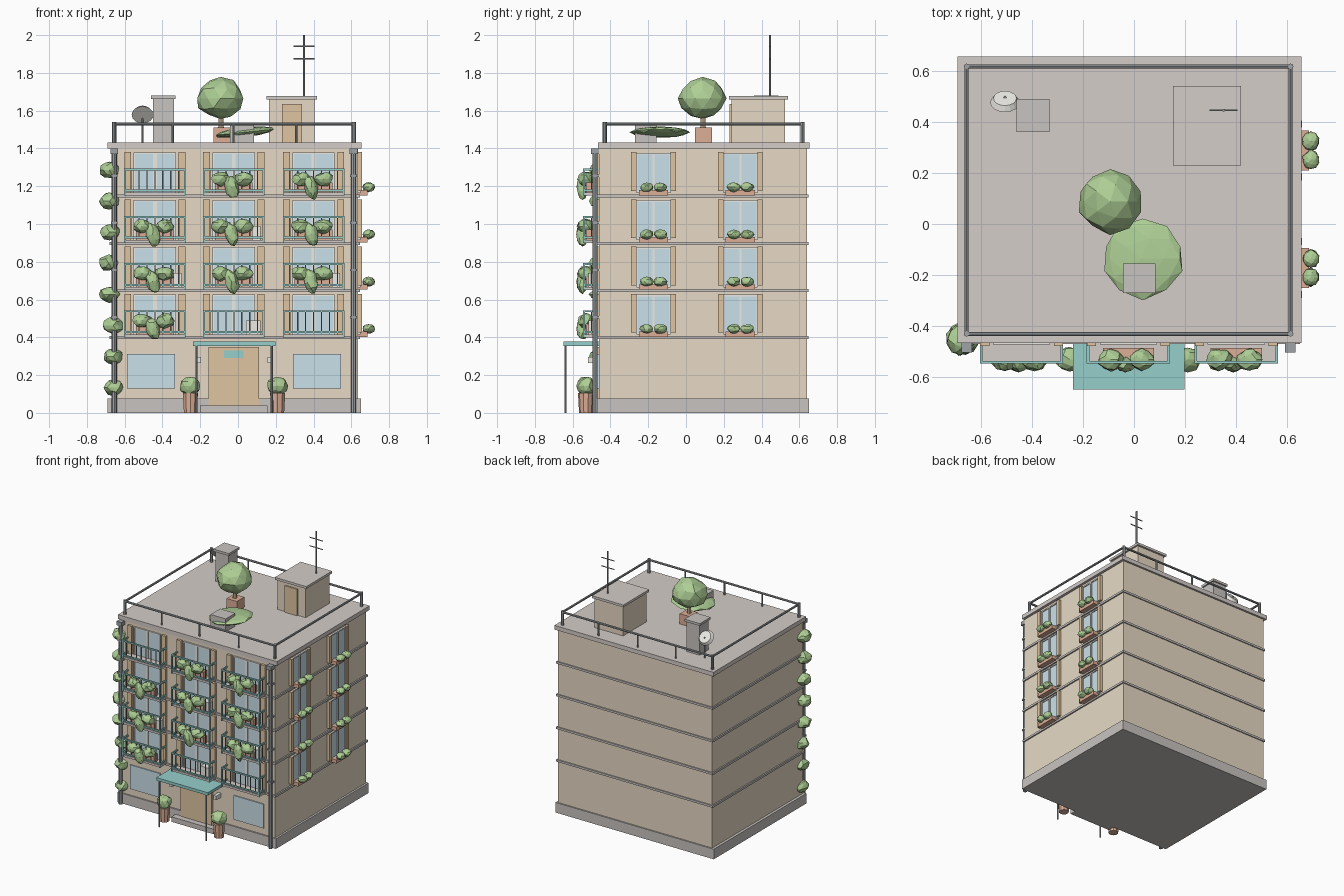
import bpy, bmesh, math, random
from mathutils import Matrix, Vector, Euler

if "Cube" in bpy.data.objects:
    bpy.data.objects.remove(bpy.data.objects["Cube"])

random.seed(4)
COL = dict(wall=(.80, .70, .56), stone=(.58, .55, .53), roof=(.66, .61, .58), metal=(.35, .37, .38),
           teal=(.30, .62, .60), glass=(.60, .75, .82), wood=(.74, .56, .36), leaf=(.42, .62, .30),
           clay=(.72, .43, .31), white=(.85, .83, .78), pink=(.85, .45, .55))
MATS = {}


def mat(c):
    if c not in MATS:
        MATS[c] = bpy.data.materials.new(c)
        MATS[c].diffuse_color = (*COL[c], 1)
    return MATS[c]


class Part:
    """One named object gathered from several primitives."""

    def __init__(self, name, color):
        self.name, self.color, self.bm = name, color, bmesh.new()

    def box(self, x0, x1, y0, y1, z0, z1):
        m = Matrix.Translation(((x0 + x1) / 2, (y0 + y1) / 2, (z0 + z1) / 2))
        m = m @ Matrix.Diagonal((x1 - x0, y1 - y0, z1 - z0, 1))
        bmesh.ops.create_cube(self.bm, size=1, matrix=m)

    def rod(self, a, b, r, r2=None, n=8):
        a, b = Vector(a), Vector(b)
        q = (b - a).to_track_quat('Z', 'Y').to_matrix().to_4x4()
        bmesh.ops.create_cone(self.bm, cap_ends=True, segments=n, radius1=r,
                              radius2=r if r2 is None else r2, depth=(b - a).length,
                              matrix=Matrix.Translation((a + b) / 2) @ q)

    def blob(self, c, s, sub=2, jit=.1, rot=(0, 0, 0)):
        m = Matrix.Translation(c) @ Euler(rot).to_matrix().to_4x4() @ Matrix.Diagonal((*s, 1))
        g = bmesh.ops.create_icosphere(self.bm, subdivisions=sub, radius=1)
        for v in g['verts']:
            v.co = m @ (v.co * random.uniform(1 - jit, 1 + jit))

    def done(self):
        me = bpy.data.meshes.new(self.name)
        self.bm.to_mesh(me)
        self.bm.free()
        me.materials.append(mat(self.color))
        bpy.context.collection.objects.link(bpy.data.objects.new(self.name, me))


FLOORS = (.40, .65, .90, 1.15)
COLS = (-.44, -.022, .40)
X0, X1, Y0, Y1 = -.67, .635, -.46, .64

# Main body, plinth, floor bands, roof slab
p = Part("walls", "wall"); p.box(X0, X1, Y0, Y1, .02, 1.41); p.done()
p = Part("plinth", "stone"); p.box(-.69, .65, -.47, .65, 0, .077); p.done()
p = Part("floor_bands", "stone")
for z in FLOORS:
    p.box(X0 - .01, X1 + .01, Y0 - .01, Y1 + .008, z - .01, z + .006)
p.done()
p = Part("roof_slab", "roof"); p.box(-.69, .655, -.465, .655, 1.40, 1.432); p.done()

# Roof railing
p = Part("roof_railing", "metal")
rx, ry = (-.655, .613), (-.43, .617)
for x in rx:
    p.rod((x, ry[0], 1.53), (x, ry[1], 1.53), .008)
    for y in ry:
        p.rod((x, y, 1.43), (x, y, 1.54), .011)
for y in ry:
    p.rod((rx[0], y, 1.53), (rx[1], y, 1.53), .008)
    for x in (-.345, -.024, .308):
        p.rod((x, y, 1.43), (x, y, 1.53), .006)
p.done()

# Drainpipes with hoppers
p = Part("drainpipes", "metal")
for x in (-.655, .612):
    p.rod((x, -.482, 0), (x, -.482, 1.39), .014)
    p.box(x - .021, x + .021, -.503, -.46, 1.37, 1.40)
    for z in FLOORS:
        p.box(x - .018, x + .018, -.498, -.46, z + .1, z + .112)
p.done()

# Front windows, shutters, side windows with flower boxes
glass, frame, shut = Part("window_glass", "glass"), Part("window_frames", "white"), Part("shutters", "wood")
box, flow, bush = Part("sill_planters", "clay"), Part("sill_flowers", "pink"), Part("sill_plants", "leaf")
for z in FLOORS:
    for x in COLS:
        glass.box(x - .108, x + .108, -.466, -.45, z + .015, z + .222)
        frame.box(x - .01, x + .01, -.472, -.45, z + .015, z + .222)
        frame.box(x - .112, x + .112, -.472, -.45, z + .22, z + .228)
        for s in (-1, 1):
            frame.box(x + s * .108 - .004, x + s * .108 + .004, -.472, -.45, z + .015, z + .222)
            shut.box(x + s * .144 - .018, x + s * .144 + .018, -.478, -.45, z + .01, z + .23)
    for y in (-.172, .288):
        glass.box(.62, .641, y - .088, y + .088, z + .02, z + .225)
        frame.box(.62, .648, y - .006, y + .006, z + .02, z + .225)
        for zz in (z + .02, z + .222):
            frame.box(.62, .648, y - .09, y + .09, zz - .005, zz + .005)
        for s in (-1, 1):
            frame.box(.62, .648, y + s * .088 - .004, y + s * .088 + .004, z + .02, z + .225)
            shut.box(.62, .657, y + s * .104 - .014, y + s * .104 + .014, z + .025, z + .23)
            bush.blob((.692, y + s * .036, z + .045), (.032, .036, .025), 2, .1)
        box.box(.636, .685, y - .078, y + .078, z + .002, z + .03)
        for dy in (-.015, .012):
            flow.blob((.69, y + dy, z + .047), (.011,) * 3, 1, 0)
# Ground-floor shop windows
for x in (-.46, .417):
    glass.box(x - .127, x + .127, -.468, -.45, .128, .312)
for q in (glass, frame, shut, box, flow, bush):
    q.done()

# Balconies
slab, rail, bars = Part("balcony_slabs", "roof"), Part("balcony_rails", "teal"), Part("balcony_bars", "metal")
pots, plants, units = Part("balcony_planters", "clay"), Part("balcony_plants", "leaf"), Part("balcony_units", "white")
PLANTED = {(0, 0), (1, 0), (1, 1), (1, 2), (2, 0), (2, 1), (2, 2), (3, 1), (3, 2)}
for i, z in enumerate(FLOORS):
    for j, x in enumerate(COLS):
        slab.box(x - .16, x + .16, -.54, -.45, z, z + .016)
        for h in (.028, .138):
            rail.box(x - .163, x + .163, -.546, -.536, z + h - .005, z + h + .005)
            for s in (-1, 1):
                rail.box(x + s * .158 - .005, x + s * .158 + .005, -.54, -.455, z + h - .005, z + h + .005)
        for s in (-1, 1):
            rail.box(x + s * .158 - .005, x + s * .158 + .005, -.546, -.536, z, z + .14)
            bars.rod((x + s * .158, -.50, z + .02), (x + s * .158, -.50, z + .138), .003, n=6)
        for k in range(-3, 4):
            bars.rod((x + k * .042, -.541, z + .02), (x + k * .042, -.541, z + .138), .0035, n=6)
        if (i, j) in PLANTED:
            pots.box(x - .1, x + .1, -.53, -.485, z + .016, z + .07)
            for s in (-1, 1):
                plants.blob((x + s * .06 - .008, -.53, z + .088), (.05, .043, .038), 2, .13)
            plants.blob((x - .012, -.548, z + .045), (.035, .03, .062), 2, .13, (0, -.25, 0))
        if (i, j) in {(0, 1), (1, 0), (1, 2), (2, 1)}:
            units.box(x + .065, x + .14, -.515, -.465, z + .016, z + .09)
for q in (slab, rail, bars, pots, plants, units):
    q.done()

# Climbing plant at the left front corner
p = Part("climbing_plant", "leaf")
for k, x in enumerate((-.66, -.66, -.66, -.68, -.685, -.68, -.68, -.68)):
    z = .135 + k * .1643
    p.blob((x, -.45, z), (.053, .06, .043), 2, .12)
p.done()

# Entrance: door, step, canopy, lamps, potted plants
p = Part("front_door", "wood"); p.box(-.155, .11, -.476, -.45, .03, .35); p.done()
p = Part("door_plate", "teal"); p.box(-.075, .03, -.482, -.47, .29, .33); p.done()
p = Part("entrance_step", "stone"); p.box(-.2, .156, -.52, -.46, 0, .038); p.done()
p = Part("canopy", "teal"); p.box(-.238, .198, -.648, -.455, .355, .377); p.done()
p = Part("canopy_posts", "metal")
for x in (-.22, .178):
    p.rod((x, -.638, 0), (x, -.638, .357), .006)
p.done()
p = Part("entrance_lamps", "white")
for x in (-.207, .167):
    p.box(x - .012, x + .012, -.52, -.46, .265, .297)
p.done()
p, q = Part("entrance_pots", "clay"), Part("entrance_plants", "leaf")
for x in (-.252, .21):
    p.rod((x, -.53, 0), (x, -.53, .105), .036, .042, 10)
    q.blob((x, -.53, .142), (.056, .05, .05), 2, .1)
p.done(); q.done()

# Roof hut with door and antenna
p = Part("stair_hut", "wall"); p.box(.165, .405, .24, .525, 1.43, 1.665); p.done()
p = Part("stair_hut_cap", "roof"); p.box(.152, .418, .228, .54, 1.66, 1.678); p.done()
p = Part("stair_hut_door", "wood"); p.box(.232, .338, .23, .25, 1.432, 1.635); p.done()
p = Part("antenna", "metal")
p.rod((.35, .445, 1.67), (.35, .445, 2.0), .006)
for z in (1.875, 1.94):
    p.rod((.295, .445, z), (.405, .445, z), .004, n=6)
p.done()

# Chimney, dish, cooling unit
p = Part("chimney", "stone"); p.box(-.45, -.34, .37, .48, 1.43, 1.67)
p.box(-.46, -.33, .36, .49, 1.662, 1.68); p.done()
p = Part("dish", "white")
p.rod((-.505, .475, 1.578), (-.505, .492, 1.592), .058, .045, 16)
p.done()
p = Part("dish_stand", "metal"); p.rod((-.505, .495, 1.43), (-.505, .495, 1.59), .006); p.done()
p = Part("cooling_unit", "stone"); p.box(-.043, .085, -.27, -.155, 1.43, 1.532); p.done()

# Roof tree and low spreading bush
p = Part("tree_planter", "clay"); p.box(-.13, -.043, .047, .137, 1.43, 1.51); p.done()
p = Part("tree_trunk", "wood"); p.rod((-.09, .09, 1.5), (-.09, .09, 1.6), .015, .012); p.done()
p = Part("tree_crown", "leaf"); p.blob((-.093, .088, 1.665), (.124, .127, .108), 2, .07); p.done()
p = Part("spreading_bush", "leaf"); p.blob((.035, -.135, 1.486), (.16, .155, .026), 2, .06, (0, -.1, 0)); p.done()

for m in bpy.data.materials:
    if m.users and not m.is_grease_pencil:
        m.use_nodes = True
        m.node_tree.nodes["Principled BSDF"].inputs["Base Color"].default_value = m.diffuse_color
